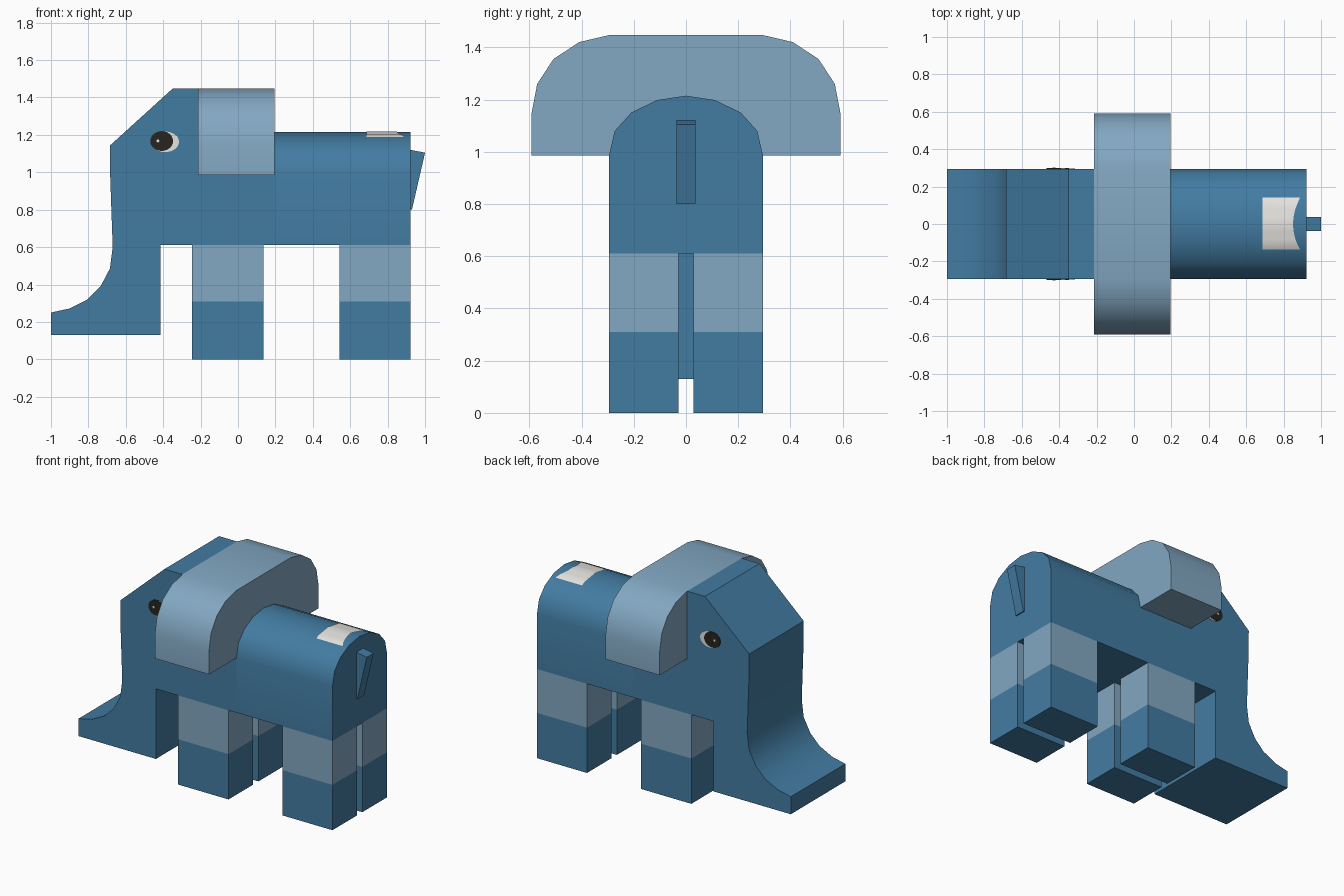
import bpy, bmesh, math

if "Cube" in bpy.data.objects:
    bpy.data.objects.remove(bpy.data.objects["Cube"])


def material(name, rgb):
    m = bpy.data.materials.new(name)
    m.diffuse_color = (*rgb, 1)
    m.use_nodes = True
    m.node_tree.nodes["Principled BSDF"].inputs["Base Color"].default_value = m.diffuse_color
    return m


BLUE = material("blue", (0.055, 0.20, 0.36))
LIGHT = material("light blue", (0.225, 0.39, 0.54))
WHITE = material("white", (0.78, 0.77, 0.74))
BLACK = material("black", (0.02, 0.018, 0.014))


def finish(name, bm, *mats, smooth=False):
    me = bpy.data.meshes.new(name)
    bm.to_mesh(me)
    bm.free()
    ob = bpy.data.objects.new(name, me)
    bpy.context.collection.objects.link(ob)
    for m in mats:
        me.materials.append(m)
    if smooth:
        bpy.ops.object.select_all(action='DESELECT')
        ob.select_set(True)
        bpy.context.view_layer.objects.active = ob
        bpy.ops.object.shade_smooth_by_angle(angle=math.radians(32))
    return ob


def prism_mesh(pts, axis, a, b):
    """Extrude a profile: (x, z) along y, or (y, z) along x."""
    bm = bmesh.new()
    place = (lambda p, t: (p[0], t, p[1])) if axis == 'y' else (lambda p, t: (t, p[0], p[1]))
    rings = [[bm.verts.new(place(p, t)) for p in pts] for t in (a, b)]
    bm.faces.new(rings[0])
    bm.faces.new(rings[1][::-1])
    n = len(pts)
    for i in range(n):
        j = (i + 1) % n
        bm.faces.new((rings[0][i], rings[0][j], rings[1][j], rings[1][i]))
    bmesh.ops.recalc_face_normals(bm, faces=bm.faces)
    return bm


def mirrored(half):
    """Complete a symmetrical profile from its right half."""
    return half + [(-y, z) for y, z in reversed(half) if y > 0]


W = 0.295

# head with trunk and chest
head = [(-1, 0.13), (-0.415, 0.13), (-0.415, 0.61), (0.195, 0.61), (0.195, 0.985),
        (-0.215, 0.985), (-0.215, 1.447), (-0.35, 1.447), (-0.685, 1.143),
        (-0.683, 0.97), (-0.67, 0.6), (-0.685, 0.485), (-0.735, 0.39),
        (-0.805, 0.32), (-0.9, 0.272), (-1, 0.25)]
finish("head_and_trunk", prism_mesh(head, 'y', -W, W), BLUE, smooth=True)

# ears, one block across the head
ear = [(0.592, 0.985), (0.592, 1.145), (0.57, 1.26), (0.508, 1.355), (0.41, 1.42), (W, 1.447)]
finish("ears", prism_mesh(mirrored(ear), 'x', -0.215, 0.195), LIGHT, smooth=True)

# rounded body
arch = [(W, 0.61), (W, 0.985), (0.273, 1.08), (0.21, 1.15), (0.112, 1.198), (0, 1.215)]
finish("body", prism_mesh(mirrored(arch), 'x', 0.195, 0.922), BLUE, smooth=True)

# tail wedge
tail = [(0.92, 1.12), (1.0, 1.105), (0.93, 0.80), (0.92, 0.80)]
finish("tail", prism_mesh(tail, 'y', -0.037, 0.037), BLUE)

# legs, split by height into two colours
for place, x0, x1 in (("front", -0.247, 0.135), ("rear", 0.543, 0.922)):
    for side, y0, y1 in (("right", -W, -0.028), ("left", 0.028, W)):
        bm = prism_mesh([(x0, 0), (x1, 0), (x1, 0.61), (x0, 0.61)], 'y', y0, y1)
        bmesh.ops.bisect_plane(bm, geom=bm.verts[:] + bm.edges[:] + bm.faces[:],
                               plane_co=(0, 0, 0.31), plane_no=(0, 0, 1))
        for f in bm.faces:
            f.material_index = int(f.calc_center_median().z > 0.31)
        finish(f"{place}_{side}_leg", bm, BLUE, LIGHT)


# eyes as thin stacked plates
def oval(cx, cz, rx, rz, n=24):
    return [(cx + rx * math.cos(2 * math.pi * i / n), cz + rz * math.sin(2 * math.pi * i / n))
            for i in range(n)]


for side, s in (("right", -1), ("left", 1)):
    for part, shape, depth, mat in (
            ("eye_white", oval(-0.39, 1.163, 0.075, 0.055), 0.003, WHITE),
            ("pupil", oval(-0.408, 1.167, 0.061, 0.053), 0.005, BLACK),
            ("eye_glint", oval(-0.428, 1.168, 0.008, 0.008, 10), 0.007, WHITE)):
        finish(f"{side}_{part}", prism_mesh(shape, 'y', s * (W - 0.001), s * (W + depth)), mat)


# white patch following the curve of the back
def back_height(y):
    y = abs(y)
    if y < 0.112:
        return 1.215 - 0.017 * y / 0.112
    return 1.198 - 0.048 * (y - 0.112) / 0.098


bm = bmesh.new()
rows = []
for y in (-0.135, -0.112, -0.08, -0.04, 0, 0.04, 0.08, 0.112, 0.142):
    x1 = 0.888 - 0.038 * max(0, 1 - (y / 0.138) ** 2)
    rows.append([bm.verts.new((x, y, back_height(y) + 0.003)) for x in (0.688, x1)])
for a, b in zip(rows, rows[1:]):
    bm.faces.new((a[0], a[1], b[1], b[0]))
finish("back_patch", bm, WHITE, smooth=True)
